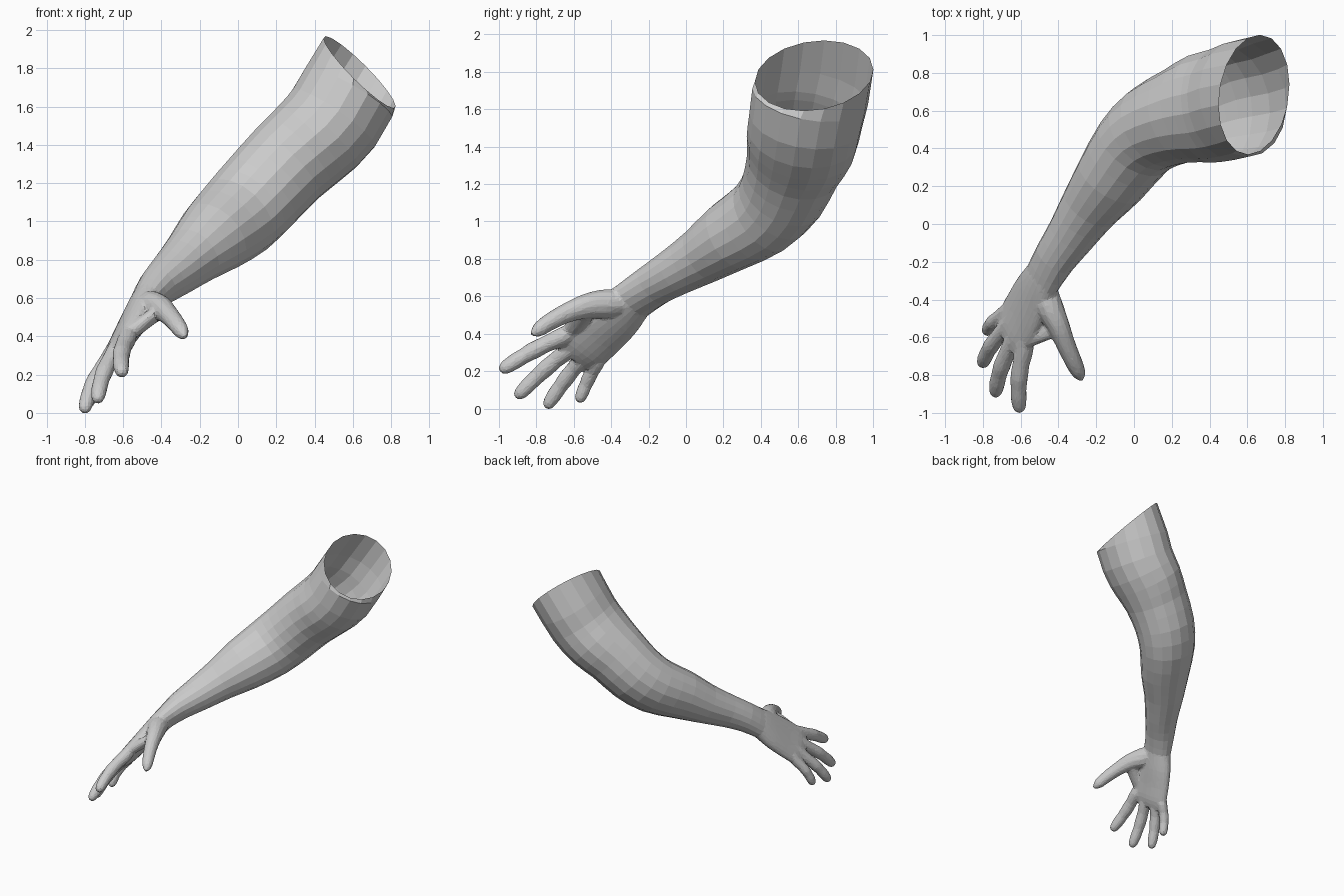
import bpy, bmesh, math
from mathutils import Vector

if "Cube" in bpy.data.objects:
    bpy.data.objects.remove(bpy.data.objects["Cube"])

ACROSS = Vector((.38, -.73, .57))      # pinky-to-index direction of the hand


def catmull(p, i, u):
    a, b, c, d = (p[max(0, min(len(p) - 1, i + k))] for k in (-1, 0, 1, 2))
    return [.5 * (2 * q + (r - o) * u + (2 * o - 5 * q + 4 * r - s) * u * u
                  + (3 * q - o - 3 * r + s) * u ** 3) for o, q, r, s in zip(a, b, c, d)]


def loft(bm, stations, wide0, wide1, sides, steps=2, caps=True, first_tangent=None):
    """Skin elliptical sections (x, y, z, wide radius, thin radius) along a smooth path."""
    pts = [catmull(stations, i, k / steps) for i in range(len(stations) - 1) for k in range(steps)]
    pts.append(list(stations[-1]))
    n = len(pts)
    rings = []
    for i, p in enumerate(pts):
        t = Vector(pts[min(i + 1, n - 1)][:3]) - Vector(pts[max(i - 1, 0)][:3])
        if i == 0 and first_tangent:
            t = Vector(first_tangent)
        t.normalize()
        w = wide0.lerp(wide1, i / (n - 1))
        w = (w - t * w.dot(t)).normalized()
        v = t.cross(w)
        ring = []
        for k in range(sides):
            a = math.tau * k / sides
            ring.append(bm.verts.new(Vector(p[:3]) + w * p[3] * math.cos(a) + v * p[4] * math.sin(a)))
        rings.append(ring)
    faces = []
    for r, s in zip(rings, rings[1:]):
        for k in range(sides):
            j = (k + 1) % sides
            faces.append(bm.faces.new((r[k], r[j], s[j], s[k])))
    if caps:
        faces += [bm.faces.new(rings[0]), bm.faces.new(rings[-1])]
    bmesh.ops.recalc_face_normals(bm, faces=faces)


def finish(bm, name):
    me = bpy.data.meshes.new(name)
    bm.to_mesh(me)
    bm.free()
    ob = bpy.data.objects.new(name, me)
    bpy.context.collection.objects.link(ob)
    return ob


# Arm: open sleeve from the upper-arm cut, round the elbow, to the wrist
bm = bmesh.new()
arm = [
    (.635, .685, 1.78, .32, .262),
    (.50, .64, 1.54, .305, .265),
    (.375, .615, 1.41, .295, .255),
    (.25, .575, 1.295, .258, .245),
    (.115, .515, 1.15, .235, .24),
    (0, .41, 1.03, .21, .232),
    (-.125, .235, .92, .185, .203),
    (-.235, .09, .82, .155, .16),
    (-.335, -.06, .73, .13, .13),
    (-.42, -.18, .655, .12, .105),
    (-.485, -.29, .575, .121, .08),
]
loft(bm, arm, Vector((0, 1, 0)), -ACROSS, 18, caps=False, first_tangent=(-.7, .14, -.7))
finish(bm, "arm")

# Hand: overlapping palm, fingers and thumb, fused into one skin
bm = bmesh.new()
palm = [
    (-.44, -.21, .64, .105, .085),
    (-.485, -.29, .575, .122, .081),
    (-.535, -.38, .49, .15, .074),
    (-.59, -.48, .40, .162, .062),
    (-.635, -.56, .325, .16, .054),
    (-.665, -.61, .28, .14, .036),
]
loft(bm, palm, ACROSS, ACROSS, 24, steps=3)

# Fingers: knuckle, tip, radius (index to pinky)
fingers = [
    ((-.58, -.66, .385), (-.605, -.995, .20), .046),
    ((-.64, -.62, .32), (-.735, -.91, .057), .045),
    ((-.68, -.55, .272), (-.805, -.75, .002), .043),
    ((-.69, -.475, .245), (-.78, -.575, .032), .038),
]
BACK = Vector((-.85, -.03, .53))
for base, tip, r in fingers:
    base, tip = Vector(base), Vector(tip)
    path = []
    for t, k in ((-.25, .9), (0, 1.08), (.25, .98), (.45, 1.03), (.6, .93),
                 (.75, .94), (.9, .82), (.97, .58), (1, .2)):
        c = base.lerp(tip, t) + BACK * .02 * math.sin(math.pi * max(t, 0))
        path.append((*c, r * k, r * k))
    loft(bm, path, ACROSS, ACROSS, 12)

# Thumb and its fleshy base
thumb = [
    (-.48, -.31, .57, .06, .06),
    (-.455, -.42, .56, .08, .075),
    (-.405, -.53, .548, .068, .062),
    (-.362, -.635, .512, .054, .052),
    (-.32, -.73, .462, .047, .046),
    (-.292, -.79, .42, .039, .037),
    (-.278, -.825, .396, .013, .013),
]
loft(bm, thumb, ACROSS, ACROSS, 12, steps=3)

# Web of skin between thumb and index finger
web = [(-.40, -.52, .54, .06, .04), (-.46, -.56, .495, .058, .038),
       (-.52, -.59, .45, .05, .04), (-.575, -.62, .41, .045, .04)]
loft(bm, web, ACROSS, ACROSS, 12)

hand = finish(bm, "hand")
m = hand.modifiers.new("fuse", 'REMESH')
m.mode = 'VOXEL'
m.voxel_size = .009
m = hand.modifiers.new("soften", 'SMOOTH')
m.factor = .5
m.iterations = 5
m = hand.modifiers.new("facets", 'DECIMATE')
m.ratio = .1
